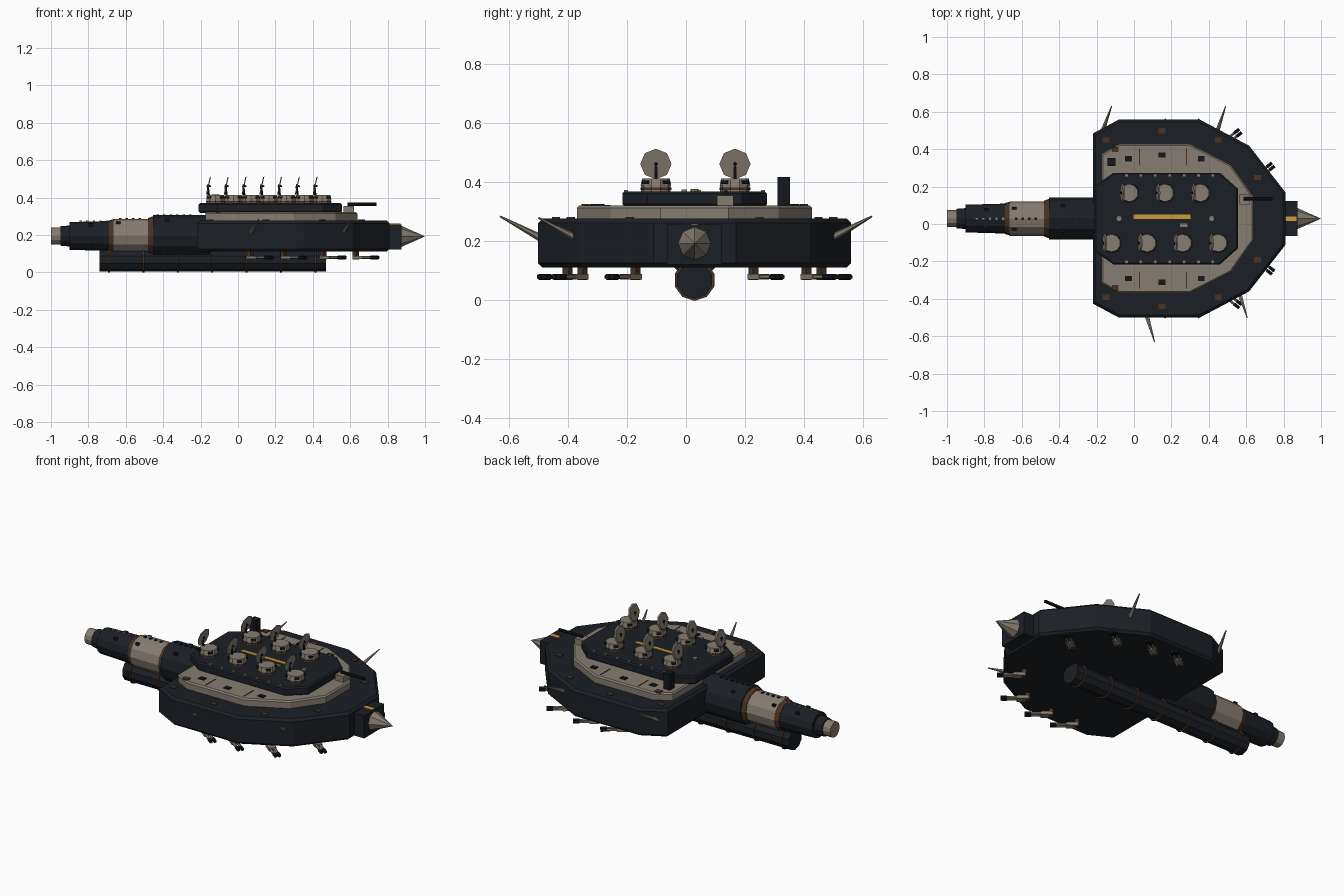
import bpy, bmesh, math
from mathutils import Vector

if "Cube" in bpy.data.objects:
    bpy.data.objects.remove(bpy.data.objects["Cube"])

YC = 0.029  # centreline of the hull


def mat(name, rgb):
    m = bpy.data.materials.new(name)
    m.diffuse_color = (*rgb, 1)
    m.use_nodes = True
    m.node_tree.nodes["Principled BSDF"].inputs["Base Color"].default_value = m.diffuse_color
    return m


DARK = mat("dark_armour", (0.011, 0.014, 0.019))
BLACK = mat("black_metal", (0.006, 0.008, 0.011))
TAN = mat("tan_plate", (0.24, 0.205, 0.165))
COPPER = mat("copper_trim", (0.065, 0.032, 0.018))
GOLD = mat("gold_stripe", (0.6, 0.33, 0.04))


def finish(bm, name, material):
    bmesh.ops.recalc_face_normals(bm, faces=bm.faces)
    me = bpy.data.meshes.new(name)
    bm.to_mesh(me)
    bm.free()
    me.materials.append(material)
    ob = bpy.data.objects.new(name, me)
    bpy.context.collection.objects.link(ob)
    return ob


def deck(name, half, z0, z1, material, bevel=0.008):
    """Extrude a half outline, mirrored over the centreline."""
    pts = [(x, YC + y) for x, y in half] + [(x, YC - y) for x, y in reversed(half)]
    bm = bmesh.new()
    low = bm.faces.new([bm.verts.new((x, y, z0)) for x, y in pts])
    out = bmesh.ops.extrude_face_region(bm, geom=[low], use_keep_orig=True)
    bmesh.ops.translate(bm, vec=(0, 0, z1 - z0),
                        verts=[v for v in out["geom"] if isinstance(v, bmesh.types.BMVert)])
    rims = [e for e in bm.edges if abs(e.verts[0].co.z - e.verts[1].co.z) < 1e-5]
    bmesh.ops.bevel(bm, geom=rims, offset=bevel, segments=1, affect='EDGES')
    return finish(bm, name, material)


def box(name, c, s, material, rot=0):
    bm = bmesh.new()
    bmesh.ops.create_cube(bm, size=1)
    bmesh.ops.scale(bm, vec=s, verts=bm.verts)
    ob = finish(bm, name, material)
    ob.location, ob.rotation_euler = c, (0, 0, rot)
    return ob


def rod(name, a, b, r0, r1, material, n=8):
    """Tapered rod from point a to point b."""
    a, b = Vector(a), Vector(b)
    bm = bmesh.new()
    bmesh.ops.create_cone(bm, cap_ends=True, segments=n, radius1=r0, radius2=r1, depth=(b - a).length)
    ob = finish(bm, name, material)
    ob.location = (a + b) / 2
    ob.rotation_euler = (b - a).to_track_quat('Z', 'Y').to_euler()
    return ob


# Stepped hull decks
deck("main_hull", [(-0.22, 0.455), (-0.08, 0.53), (0.35, 0.53), (0.615, 0.39), (0.81, 0.14)],
     0.112, 0.277, DARK, 0.014)
deck("middle_deck", [(-0.175, 0.345), (-0.08, 0.398), (0.30, 0.398), (0.52, 0.285), (0.64, 0.115)],
     0.27, 0.322, TAN)
deck("upper_deck", [(-0.21, 0.175), (-0.11, 0.245), (0.46, 0.245), (0.555, 0.16)], 0.318, 0.37, DARK)

# Nose block and spike
box("nose_block", (0.835, YC, 0.19), (0.08, 0.186, 0.135), DARK)
box("nose_stripe", (0.84, YC, 0.258), (0.06, 0.024, 0.005), GOLD)
rod("nose_spike", (0.87, YC, 0.193), (1.0, YC, 0.193), 0.058, 0, TAN)
box("deck_stripe", (0.15, YC + 0.01, 0.371), (0.305, 0.024, 0.006), GOLD)

# Tail boom: (x start, x end, start radius, end radius, material)
BOOM = [(-1.0, -0.94, 0.045, 0.045, TAN), (-0.95, -0.9, 0.052, 0.056, DARK),
        (-0.9, -0.69, 0.074, 0.08, DARK), (-0.69, -0.665, 0.083, 0.09, COPPER),
        (-0.665, -0.48, 0.092, 0.092, TAN), (-0.48, -0.455, 0.096, 0.105, COPPER),
        (-0.455, -0.15, 0.112, 0.112, DARK)]
for i, (a, b, r0, r1, m) in enumerate(BOOM):
    rod(f"tail_boom_{i}", (a, YC, 0.195), (b, YC, 0.195), r0, r1, m, 12)
for x0, n, r, m in [(-0.84, 5, 0.077, TAN), (-0.63, 4, 0.09, BLACK), (-0.43, 6, 0.11, BLACK)]:
    for i in range(n):
        box("boom_stud", (x0 + i * 0.035, YC, 0.195 + r), (0.013, 0.013, 0.012), m)
for x, r in [(-0.64, 0.09), (-0.79, 0.076), (-0.38, 0.109)]:
    for s in (-1, 1):
        box("boom_hatch", (x, YC + s * r * 0.6, 0.195 + r * 0.77), (0.022, 0.018, 0.014), BLACK)

# Keel tube with hoops
rod("keel_tube", (-0.74, YC, 0.068), (0.47, YC, 0.068), 0.062, 0.062, DARK, 10)
for i in range(7):
    x = -0.69 + i * 0.184
    rod("keel_hoop", (x - 0.005, YC, 0.069), (x + 0.005, YC, 0.069), 0.0705, 0.0705, COPPER, 10)

# Dish turrets in two staggered rows
turrets = [(-0.12 + 0.19 * i, YC - 0.131) for i in range(4)] + \
          [(-0.025 + 0.19 * i, YC + 0.137) for i in range(3)]
for x, y in turrets:
    rod("turret_base", (x, y, 0.368), (x, y, 0.39), 0.05, 0.05, TAN, 10)
    rod("turret_band", (x, y, 0.375), (x, y, 0.383), 0.053, 0.053, COPPER, 10)
    rod("turret_head", (x, y, 0.39), (x, y, 0.413), 0.052, 0.047, TAN, 10)
    for k in range(4):
        t = math.pi / 4 + k * math.pi / 2
        box("turret_port", (x + 0.046 * math.cos(t), y + 0.046 * math.sin(t), 0.401),
            (0.016, 0.026, 0.012), BLACK, t)
    c = Vector((x - 0.038, y, 0.463))
    d = Vector((math.cos(0.21), 0, -math.sin(0.21)))
    rod("dish", c - d * 0.003, c + d * 0.003, 0.045, 0.053, TAN, 8)
    rod("dish_hub", c - d * 0.008, c + d * 0.014, 0.008, 0.004, BLACK, 6)
    rod("dish_arm", (x - 0.035, y, 0.4), c - d * 0.004, 0.006, 0.006, BLACK, 6)

# Rows of rivets and small deck fittings
for s in (-1, 1):
    for i in range(7):
        box("deck_stud", (-0.04 + i * 0.077, YC + s * 0.232, 0.371), (0.014, 0.014, 0.008), TAN)
    for x, y, z, m in [(0.15, 0.34, 0.323, BLACK), (-0.03, 0.32, 0.323, BLACK), (0.36, 0.32, 0.323, BLACK),
                       (-0.1, 0.37, 0.323, COPPER), (0.15, 0.47, 0.278, COPPER), (-0.15, 0.42, 0.278, COPPER),
                       (0.45, 0.42, 0.278, COPPER), (0.66, 0.22, 0.278, COPPER)]:
        box("deck_hatch", (x, YC + s * y, z), (0.036, 0.028, 0.008), m)
    for x in (0.03, 0.28):
        box("deck_seam", (x, YC + s * 0.33, 0.322), (0.006, 0.09, 0.004), COPPER)
for x in (-0.08, 0.415):
    rod("deck_cap", (x, YC, 0.368), (x, YC, 0.377), 0.014, 0.014, TAN)
box("deck_box", (0.265, YC - 0.035, 0.372), (0.04, 0.018, 0.008), TAN)

# Lookout tower and forward gun
box("lookout_tower", (-0.12, 0.332, 0.368), (0.042, 0.042, 0.1), BLACK)
box("gun_mount", (0.592, 0.133, 0.338), (0.056, 0.056, 0.036), TAN)
rod("gun_barrel", (0.585, 0.135, 0.365), (0.74, 0.135, 0.365), 0.009, 0.009, BLACK)

# Side spikes
SPIKES = [((-0.17, 0.49, 0.205), (-0.12, 0.63, 0.285)), ((0.44, 0.48, 0.205), (0.49, 0.63, 0.285)),
          ((0.065, -0.48, 0.205), (0.11, -0.63, 0.285)), ((0.56, -0.36, 0.205), (0.605, -0.5, 0.28))]
for a, b in SPIKES:
    rod("side_spike", a, b, 0.014, 0.003, TAN, 6)

# Hanging guns under the hull edge
for s in (-1, 1):
    for x, y in [(0.065, 0.43), (0.245, 0.43), (0.455, 0.38), (0.63, 0.2)]:
        p = Vector((x, YC + s * y, 0.08))
        ang = s * math.radians(38)
        d = Vector((math.cos(ang), math.sin(ang), 0))
        side = Vector((-d.y, d.x, 0)) * 0.011
        box("gun_post", p + Vector((0, 0, 0.015)), (0.024, 0.024, 0.05), COPPER, ang)
        box("gun_body", p + d * 0.025, (0.065, 0.042, 0.018), TAN, ang)
        for k in (-1, 1):
            rod("hanging_barrel", p + d * 0.05 + side * k, p + d * 0.14 + side * k, 0.008, 0.008, TAN, 6)
            rod("barrel_sleeve", p + d * 0.11 + side * k, p + d * 0.145 + side * k, 0.01, 0.01, BLACK, 6)
